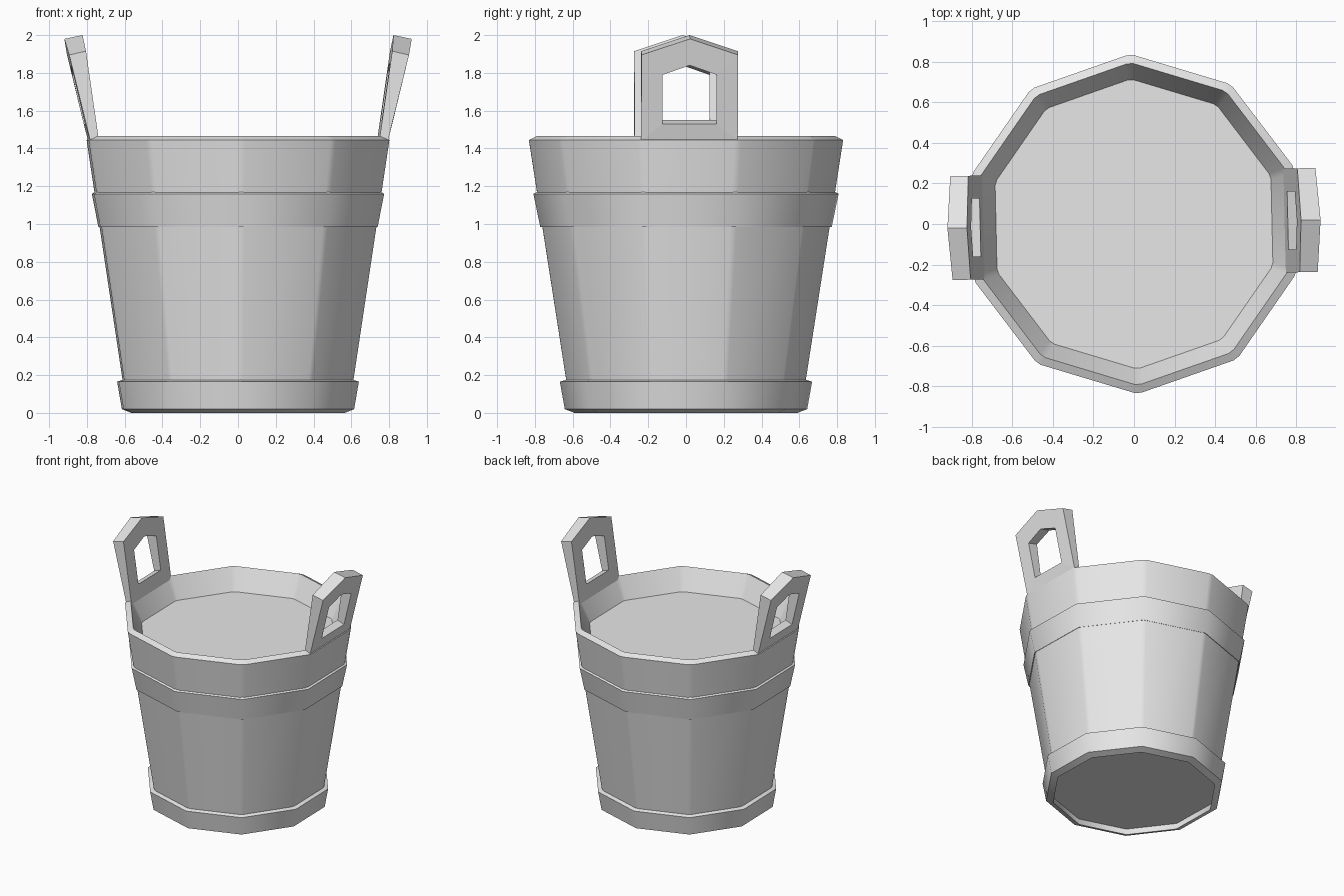
import bpy, bmesh, math
from mathutils import Matrix

if "Cube" in bpy.data.objects:
    bpy.data.objects.remove(bpy.data.objects["Cube"])

SIDES = 10
TWIST = math.radians(1.3)

grey = bpy.data.materials.new("plain_grey")
grey.use_nodes = True
grey.diffuse_color = (0.8, 0.8, 0.8, 1)
grey.node_tree.nodes["Principled BSDF"].inputs["Base Color"].default_value = (0.8, 0.8, 0.8, 1)


def finish(bm, name, turn=0.0, smooth=None):
    bmesh.ops.rotate(bm, verts=bm.verts, matrix=Matrix.Rotation(turn + TWIST, 3, "Z"))
    bmesh.ops.recalc_face_normals(bm, faces=bm.faces)
    mesh = bpy.data.meshes.new(name)
    bm.to_mesh(mesh)
    bm.free()
    mesh.materials.append(grey)
    obj = bpy.data.objects.new(name, mesh)
    bpy.context.collection.objects.link(obj)
    if smooth:
        bpy.ops.object.select_all(action="DESELECT")
        obj.select_set(True)
        bpy.context.view_layer.objects.active = obj
        bpy.ops.object.shade_smooth_by_angle(angle=math.radians(smooth))
    return obj


def lathe(name, profile, closed, chamfer=0.0, smooth=None):
    """Sweep (radius, height) points round a ten-sided outline; open ends are capped."""
    angles = []
    for k in range(SIDES):
        a = math.pi / 2 + math.tau * k / SIDES
        angles += [a - chamfer, a + chamfer] if chamfer else [a]
    bm = bmesh.new()
    rings = [[bm.verts.new((r * math.cos(a), r * math.sin(a), z)) for a in angles]
             for r, z in profile]
    pairs = list(zip(rings, rings[1:]))
    if closed:
        pairs.append((rings[-1], rings[0]))
    else:
        bm.faces.new(rings[0])
        bm.faces.new(rings[-1])
    n = len(angles)
    for low, high in pairs:
        for i in range(n):
            j = (i + 1) % n
            bm.faces.new((low[i], low[j], high[j], high[i]))
    return finish(bm, name, smooth=smooth)


def handle(name, turn):
    """Gabled stave with a gabled hand hole, leaning outwards."""
    outline = [(-0.256, 1.44), (0.256, 1.44), (0.256, 1.915), (0, 2.0), (-0.256, 1.915)]
    hole = [(-0.143, 1.55), (0.143, 1.55), (0.143, 1.81), (0, 1.86), (-0.143, 1.81)]
    bm = bmesh.new()

    def loop(points, outer):
        verts = []
        for y, z in points:
            if outer:
                x = 0.788 + 0.235 * (z - 1.44)
                z -= 0.02 if z > 1.5 else 0
            else:
                x = 0.742 + 0.145 * (z - 1.44)
            verts.append(bm.verts.new((x, y, z)))
        return verts

    out_edge, out_hole = loop(outline, True), loop(hole, True)
    in_edge, in_hole = loop(outline, False), loop(hole, False)
    for a, b in ((out_edge, out_hole), (in_edge, in_hole),
                 (out_edge, in_edge), (out_hole, in_hole)):
        for i in range(5):
            j = (i + 1) % 5
            bm.faces.new((a[i], a[j], b[j], b[i]))
    finish(bm, name, turn)


# Staved body with its sloping rim and the shallow inner surface
lathe("bucket_body",
      [(0.615, 0.05), (0.832, 1.445), (0.79, 1.465), (0.71, 1.3)],
      closed=False, chamfer=math.radians(1.2), smooth=40)

# Hoops round the body
lathe("upper_hoop", [(0.735, 1.0), (0.772, 0.985), (0.808, 1.16), (0.77, 1.18)],
      closed=True, smooth=40)
lathe("lower_hoop", [(0.59, 0.0), (0.642, 0.02), (0.668, 0.165), (0.62, 0.18)],
      closed=True, smooth=40)

# Raised hand grips on opposite sides
handle("left_handle", 0.0)
handle("right_handle", math.pi)
